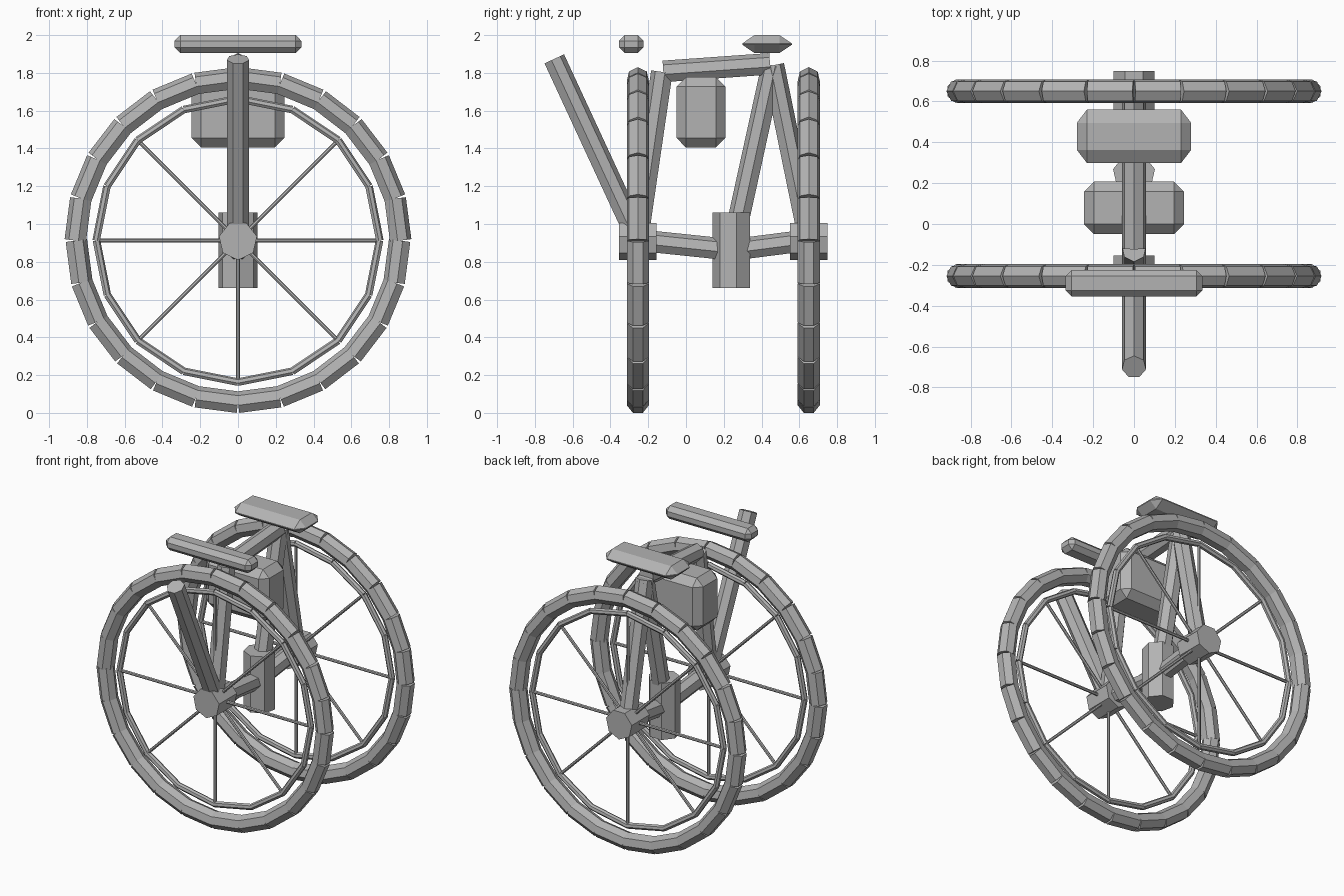
import bpy, bmesh, math
from mathutils import Vector, Matrix

if "Cube" in bpy.data.objects:
    bpy.data.objects.remove(bpy.data.objects["Cube"])

grey = bpy.data.materials.new("plain_grey")
grey.diffuse_color = (0.45, 0.45, 0.45, 1)
grey.use_nodes = True
grey.node_tree.nodes["Principled BSDF"].inputs["Base Color"].default_value = grey.diffuse_color
AXLE_Z = 0.912
SIDES = 7


def finish(name, bm):
    me = bpy.data.meshes.new(name)
    bm.to_mesh(me)
    bm.free()
    me.materials.append(grey)
    ob = bpy.data.objects.new(name, me)
    bpy.context.collection.objects.link(ob)
    return ob


def add_tube(bm, a, b, r):
    """Seven-sided rod from a to b, one ridge facing up."""
    a, b = Vector(a), Vector(b)
    d = b - a
    rot = d.to_track_quat('Z', 'Y').to_matrix().to_4x4()
    # circle vertices start on +Y of the rod, which tracks upward
    vs = [[], []]
    for i in range(SIDES):
        t = math.tau * i / SIDES
        off = rot @ Vector((-math.sin(t) * r, math.cos(t) * r, 0))
        vs[0].append(bm.verts.new(a + off))
        vs[1].append(bm.verts.new(b + off))
    bm.faces.new(vs[0][::-1])
    bm.faces.new(vs[1])
    for i in range(SIDES):
        j = (i + 1) % SIDES
        bm.faces.new((vs[0][i], vs[0][j], vs[1][j], vs[1][i]))


def tube(name, a, b, r):
    bm = bmesh.new()
    add_tube(bm, a, b, r)
    return finish(name, bm)


def ring(name, y, count, radius, r):
    """Ring of straight rods in the wheel plane."""
    bm = bmesh.new()
    pts = [(radius * math.cos(math.tau * i / count), y,
            AXLE_Z + radius * math.sin(math.tau * i / count)) for i in range(count)]
    for i in range(count):
        add_tube(bm, pts[i], pts[(i + 1) % count], r)
    return finish(name, bm)


def chamfered_box(name, lo, hi, cut):
    """Box with corners cut by a separate amount on each axis."""
    c = [(l + h) / 2 for l, h in zip(lo, hi)]
    s = [(h - l) / 2 for l, h in zip(lo, hi)]
    bm = bmesh.new()
    for sx in (-1, 1):
        for sy in (-1, 1):
            for sz in (-1, 1):
                sg = (sx, sy, sz)
                for k in range(3):
                    bm.verts.new([c[i] + sg[i] * (s[i] - (0 if i == k else cut[i]))
                                  for i in range(3)])
    bmesh.ops.convex_hull(bm, input=bm.verts)
    bmesh.ops.dissolve_limit(bm, angle_limit=0.01, verts=bm.verts, edges=bm.edges)
    bmesh.ops.recalc_face_normals(bm, faces=bm.faces)
    return finish(name, bm)


# Wheels: tyre, rim, spokes and hub
for side, y in (("front", -0.255), ("rear", 0.65)):
    ring(side + "_tyre", y, 24, 0.8585, 0.06)
    ring(side + "_rim", y, 16, 0.75, 0.021)
    bm = bmesh.new()
    for i in range(8):
        t = math.tau * i / 8
        add_tube(bm, (0, y, AXLE_Z),
                 (0.75 * math.cos(t), y, AXLE_Z + 0.75 * math.sin(t)), 0.011)
    finish(side + "_spokes", bm)
    hub = tube(side + "_hub", (0, -0.1, 0), (0, 0.1, 0), 0.103)
    hub.data.transform(Matrix.Rotation(math.pi, 4, 'Y'))
    hub.location = (0, y, AXLE_Z)

# Frame tubes
F, R, B = (0, -0.255, AXLE_Z), (0, 0.65, AXLE_Z), (0, 0.245, 0.86)
HEAD, SEAT = (0, -0.125, 1.805), (0, 0.46, 1.84)
tube("front_lower_tube", F, B, 0.06)
tube("rear_lower_tube", B, R, 0.06)
tube("front_fork", F, HEAD, 0.06)
tube("seat_tube", B, SEAT, 0.06)
tube("rear_stay", SEAT, R, 0.06)
tube("top_tube", (0, -0.12, 1.805), (0, 0.445, 1.845), 0.06)
tube("steering_post", F, (0, -0.70, 1.873), 0.06)
tube("gear_housing", (0, 0.245, 0.66), (0, 0.245, 1.06), 0.105)

# Handlebar, saddle and bag
chamfered_box("handlebar", (-0.335, -0.355, 1.905), (0.335, -0.225, 2.0), (0.03, 0.03, 0.03))
chamfered_box("saddle", (-0.28, 0.298, 1.905), (0.28, 0.56, 2.0), (0.05, 0.065, 0.044))
chamfered_box("bag", (-0.245, -0.05, 1.405), (0.245, 0.208, 1.778), (0.05, 0.05, 0.05))
